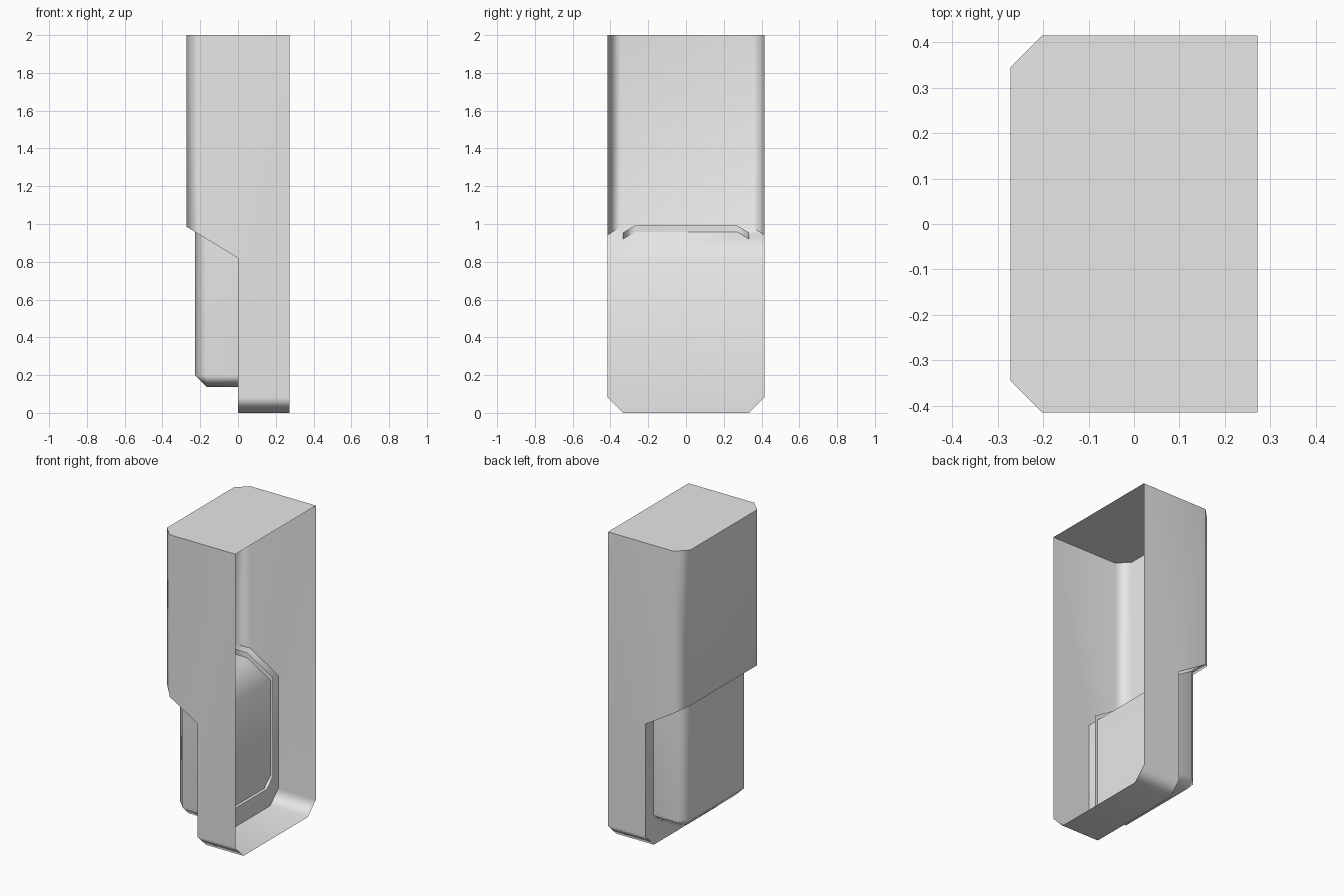
import bpy, bmesh, math

cube = bpy.data.objects.get("Cube")
if cube:
    bpy.data.objects.remove(cube)

grey = bpy.data.materials.new("plain_grey")
grey.use_nodes = True
colour = (0.8, 0.8, 0.8, 1)
grey.diffuse_color = colour
grey.node_tree.nodes["Principled BSDF"].inputs["Base Color"].default_value = colour


def near(edge, **where):
    """True when both ends of the edge lie at the given coordinates."""
    return all(abs(getattr(v.co, axis) - value) < 1e-4
               for v in edge.verts for axis, value in where.items())


def open_shell(name, profile, half_width, chamfers, is_open):
    """Extrude an xz profile across y, chamfer chosen edges, remove open faces."""
    bm = bmesh.new()
    face = bm.faces.new([bm.verts.new((x, -half_width, z)) for x, z in profile])
    side = bmesh.ops.extrude_face_region(bm, geom=[face])["geom"]
    for v in side:
        if isinstance(v, bmesh.types.BMVert):
            v.co.y = half_width
    bmesh.ops.recalc_face_normals(bm, faces=bm.faces)
    for rule, size in chamfers:
        edges = [e for e in bm.edges if rule(e)]
        bmesh.ops.bevel(bm, geom=edges, offset=size, segments=1,
                        profile=0.5, affect='EDGES')
    bm.normal_update()
    bmesh.ops.delete(bm, geom=[f for f in bm.faces if is_open(f.normal)],
                     context='FACES')
    mesh = bpy.data.meshes.new(name)
    bm.to_mesh(mesh)
    bm.free()
    mesh.materials.append(grey)
    obj = bpy.data.objects.new(name, mesh)
    bpy.context.collection.objects.link(obj)
    # Soft chamfers, crisp right-angled corners
    bpy.ops.object.select_all(action='DESELECT')
    obj.select_set(True)
    bpy.context.view_layer.objects.active = obj
    bpy.ops.object.shade_smooth_by_angle(angle=math.radians(62))
    weighted = obj.modifiers.new("even_shading", 'WEIGHTED_NORMAL')
    weighted.keep_sharp = True
    return obj


# Tall stepped housing, open on its +x side
FRONT, BACK, TOP, WIDTH = 0.272, -0.272, 2.0, 0.415
open_shell(
    "stepped_housing",
    [(FRONT, 0), (FRONT, TOP), (BACK, TOP), (BACK, 0.985), (0, 0.82), (0, 0)],
    WIDTH,
    [(lambda e: near(e, x=BACK) and abs(e.verts[0].co.y - e.verts[1].co.y) < 1e-4, 0.07),
     (lambda e: near(e, y=WIDTH, z=0) or near(e, y=-WIDTH, z=0), 0.083)],
    lambda n: n.x > 0.99)

# Lower box on the -x side; its rim pokes slightly through the housing
POD_BACK, POD_BASE, POD_WIDTH = -0.228, 0.137, 0.333
open_shell(
    "lower_box",
    [(0.02, POD_BASE), (0.02, 0.842), (POD_BACK, 0.992), (POD_BACK, POD_BASE)],
    POD_WIDTH,
    [(lambda e: near(e, x=POD_BACK, y=POD_WIDTH) or near(e, x=POD_BACK, y=-POD_WIDTH)
      or near(e, z=POD_BASE, y=POD_WIDTH) or near(e, z=POD_BASE, y=-POD_WIDTH)
      or near(e, x=POD_BACK, z=POD_BASE), 0.062)],
    lambda n: n.x > 0.3 and abs(n.y) < 0.1)
